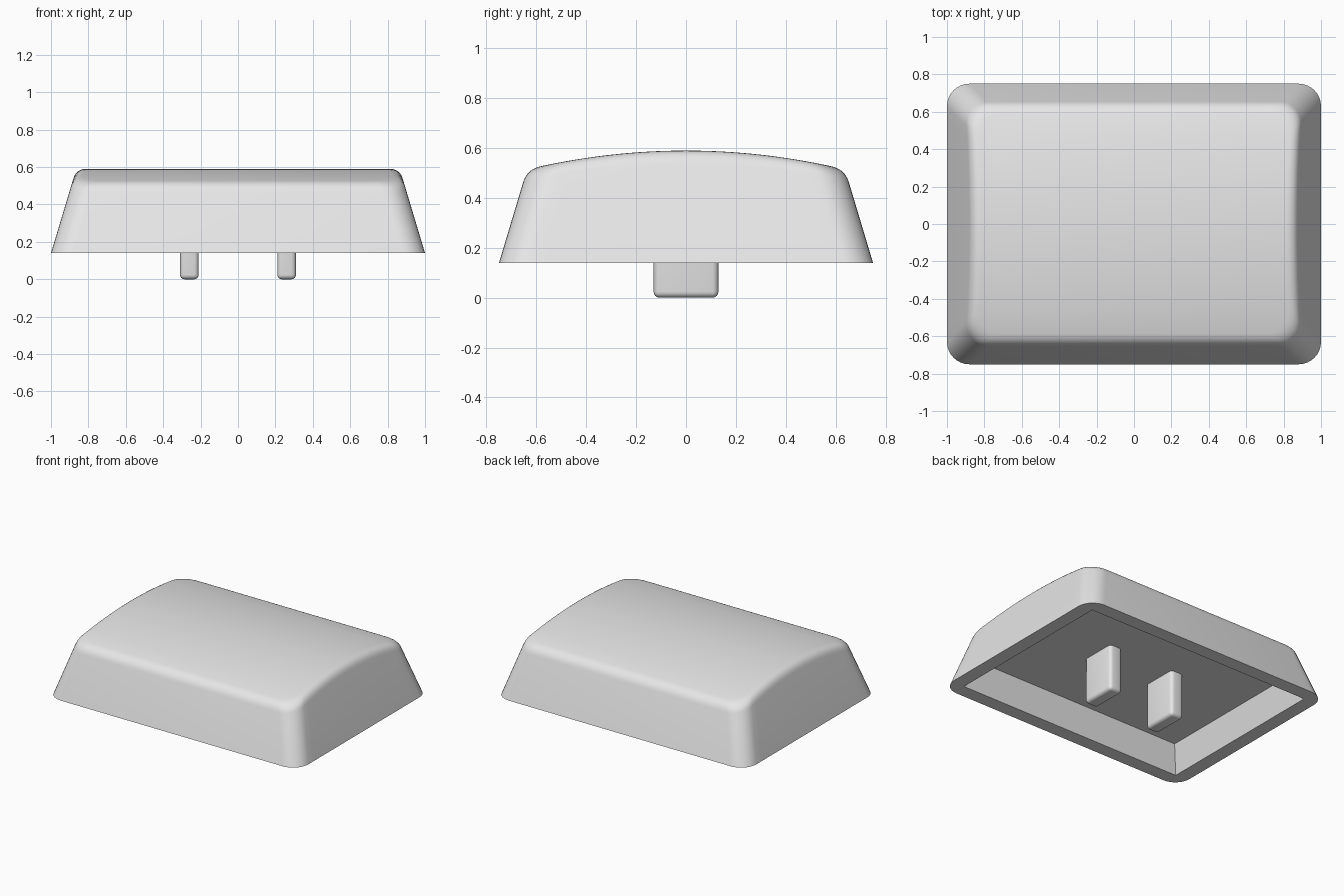
import bpy, bmesh, math
from mathutils import Vector

if "Cube" in bpy.data.objects:
    bpy.data.objects.remove(bpy.data.objects["Cube"])

BASE_Z, TOP_Z = 0.14, 0.59      # skirt rim and crown height
HX, HY, R = 1.0, 0.75, 0.12     # half sizes and corner radius at the rim
SLOPE = 0.30                    # inward lean of the walls
ARC_R = 2.69                    # radius of the arched top
FILLET = 0.052                  # rounding between walls and top
CORNER, SIDE, ROUND = 8, 20, 6  # segment counts

grey = bpy.data.materials.new("light grey")
grey.diffuse_color = (0.8, 0.8, 0.8, 1)
grey.use_nodes = True
grey.node_tree.nodes["Principled BSDF"].inputs["Base Color"].default_value = grey.diffuse_color


def top_z(y):
    return TOP_Z - y * y / (2 * ARC_R)


def half_point(i, inset, r):
    """Point i on the right half of a rounded rectangle, front to back."""
    cx, cy = HX - inset - r, HY - inset - r
    if i <= CORNER:
        a = -math.pi / 2 * (1 - i / CORNER)
        return cx + r * math.cos(a), -cy + r * math.sin(a)
    if i < CORNER + SIDE:
        return cx + r, cy * (2 * (i - CORNER) / SIDE - 1)
    a = math.pi / 2 * (i - CORNER - SIDE) / CORNER
    return cx + r * math.cos(a), cy + r * math.sin(a)


COUNT = 2 * CORNER + SIDE + 1


def flat_ring(inset, z, r):
    return [Vector((*half_point(i, inset, r), z)) for i in range(COUNT)]


def crown_rings():
    """Rings that round the leaning wall over into the arched top."""
    rings = [[] for _ in range(ROUND + 1)]
    for i in range(COUNT):
        z = TOP_Z
        for _ in range(12):     # where the wall meets the arch
            z = top_z(half_point(i, SLOPE * (z - BASE_Z), R)[1])
        inset = SLOPE * (z - BASE_Z)
        edge = Vector((*half_point(i, inset, R), z))
        wall = Vector((*half_point(i, inset - SLOPE * FILLET, R), z - FILLET))
        x, y = half_point(i, inset + FILLET, R)
        top = Vector((x, y, top_z(y)))
        for k in range(ROUND + 1):
            t = k / ROUND
            rings[k].append(wall * (1 - t) ** 2 + edge * 2 * t * (1 - t) + top * t * t)
    return rings


def finish(name, bm):
    bmesh.ops.recalc_face_normals(bm, faces=bm.faces)
    mesh = bpy.data.meshes.new(name)
    bm.to_mesh(mesh)
    bm.free()
    mesh.materials.append(grey)
    obj = bpy.data.objects.new(name, mesh)
    bpy.context.collection.objects.link(obj)
    bpy.ops.object.select_all(action='DESELECT')
    obj.select_set(True)
    bpy.context.view_layer.objects.active = obj
    bpy.ops.object.shade_smooth_by_angle(angle=math.radians(30))
    return obj


# Hollow cap: cavity ceiling, cavity rim, outer rim, rounded crown
CEILING = BASE_Z + 0.19
halves = [flat_ring(0.10 + SLOPE * 0.19, CEILING, 0), flat_ring(0.10, BASE_Z, 0),
          flat_ring(0, BASE_Z, R)] + crown_rings()
bm = bmesh.new()
loops = []
for half in halves:
    right = [bm.verts.new(p) for p in half]
    left = [bm.verts.new((-p.x, p.y, p.z)) for p in half]
    loops.append(right + left[::-1])
n = 2 * COUNT
for a, b in zip(loops, loops[1:]):
    for i in range(n):
        j = (i + 1) % n
        bm.faces.new((a[i], a[j], b[j], b[i]))
for ring in (loops[0], loops[-1]):      # strips across ceiling and top
    for i in range(COUNT - 1):
        bm.faces.new((ring[i], ring[i + 1], ring[n - 2 - i], ring[n - 1 - i]))
bmesh.ops.remove_doubles(bm, verts=bm.verts, dist=1e-5)
finish("cap", bm)

# Two mounting prongs hanging from the cavity ceiling
for side, name in ((-1, "left_prong"), (1, "right_prong")):
    bm = bmesh.new()
    bmesh.ops.create_cube(bm, size=1)
    for v in bm.verts:
        v.co = (side * 0.26 + v.co.x * 0.10, v.co.y * 0.26, (v.co.z + 0.5) * (CEILING + 0.01))
    edges = [e for e in bm.edges if min(v.co.z for v in e.verts) < 0.01]
    bmesh.ops.bevel(bm, geom=edges, offset=0.024, segments=4, profile=0.5, affect='EDGES')
    finish(name, bm)
